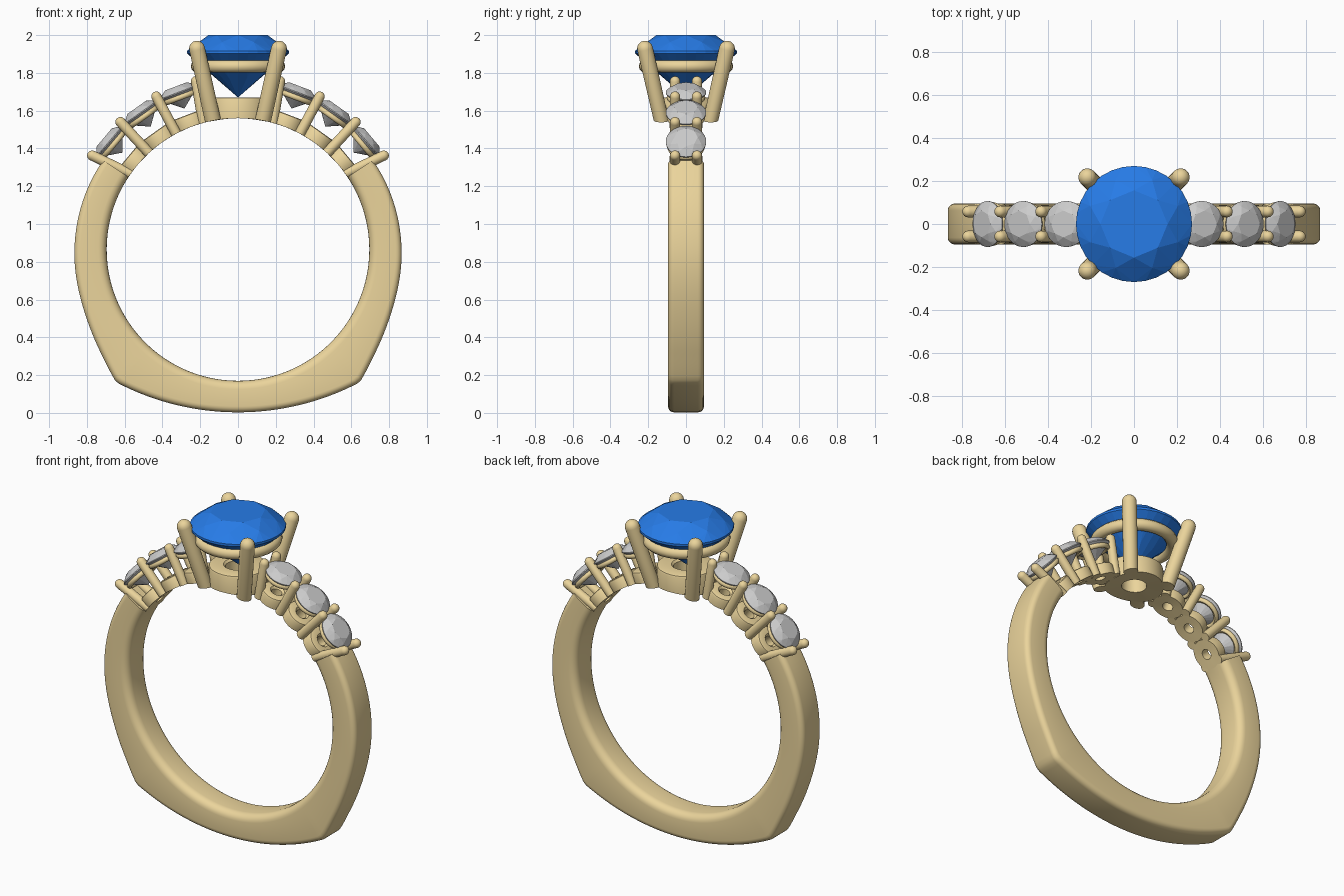
import bpy, bmesh, math
from mathutils import Vector, Matrix

if "Cube" in bpy.data.objects:
    bpy.data.objects.remove(bpy.data.objects["Cube"])

CZ, RI = 0.865, 0.695          # finger hole centre height and radius
HOLE = Vector((0, 0, CZ))


def material(name, col):
    m = bpy.data.materials.new(name)
    m.diffuse_color = (*col, 1)
    m.use_nodes = True
    m.node_tree.nodes["Principled BSDF"].inputs["Base Color"].default_value = m.diffuse_color
    return m


gold = material("gold", (0.83, 0.66, 0.33))
blue = material("blue_gem", (0.02, 0.20, 0.80))


def finish(bm, name, mat=None, smooth=True):
    bmesh.ops.recalc_face_normals(bm, faces=bm.faces)
    me = bpy.data.meshes.new(name)
    bm.to_mesh(me)
    bm.free()
    ob = bpy.data.objects.new(name, me)
    bpy.context.collection.objects.link(ob)
    if mat:
        me.materials.append(mat)
    if smooth:
        bpy.ops.object.select_all(action='DESELECT')
        ob.select_set(True)
        bpy.context.view_layer.objects.active = ob
        bpy.ops.object.shade_smooth_by_angle(angle=math.radians(32))
    return ob


def frame(origin, axis):
    return Matrix.Translation(origin) @ Vector(axis).to_track_quat('Z', 'Y').to_matrix().to_4x4()


def lathe(name, prof, origin, axis, seg=32, closed=True):
    """Revolve (radius, height) points about an axis; trim to the finger hole."""
    bm = bmesh.new()
    rows = []
    for r, h in prof:
        if r < 1e-6:
            rows.append([bm.verts.new((0, 0, h))] * seg)
        else:
            rows.append([bm.verts.new((r * math.cos(2 * math.pi * i / seg),
                                       r * math.sin(2 * math.pi * i / seg), h)) for i in range(seg)])
    pairs = list(zip(rows, rows[1:])) + ([(rows[-1], rows[0])] if closed else [])
    for a, b in pairs:
        for i in range(seg):
            j = (i + 1) % seg
            vs = list(dict.fromkeys((a[i], a[j], b[j], b[i])))
            if len(vs) > 2:
                bm.faces.new(vs)
    bm.transform(frame(origin, axis))
    for v in bm.verts:
        d = math.hypot(v.co.x, v.co.z - CZ)
        if d < RI:
            v.co.x *= RI / d
            v.co.z = CZ + (v.co.z - CZ) * RI / d
    return finish(bm, name, gold)


def ring(name, major, rw, rh, origin, axis):
    prof = [(major + rw * math.cos(t * math.pi / 6), rh * math.sin(t * math.pi / 6)) for t in range(12)]
    return lathe(name, prof, origin, axis, 40)


def cup(name, ro, ri, h, origin, axis):
    b = 0.012
    return lathe(name, [(ri, 0), (ro, 0), (ro, h - b), (ro - b * .3, h - b * .3), (ro - b, h),
                        (ri + b, h), (ri, h - b)], origin, axis, 40)


def prong(name, p, q, r):
    p, q = Vector(p), Vector(q)
    L = (q - p).length
    prof = [(0, 0), (r, 0), (r, L)]
    prof += [(r * math.cos(t * math.pi / 10), L + r * math.sin(t * math.pi / 10)) for t in range(1, 5)]
    return lathe(name, prof + [(0, L + r)], p, q - p, 20, closed=False)


def gem(name, R, crown, pav, origin, axis, mat=None):
    """Brilliant cut as the hull of its facet corners; girdle at the origin."""
    bm = bmesh.new()
    g = R * 0.025
    for n, r, h, off in ((8, .58, crown, 0), (8, .82, crown * .58, .5), (32, 1, g, 0),
                         (32, 1, -g, 0), (8, .45, -pav * .58, .5)):
        for i in range(n):
            a = 2 * math.pi * (i + off) / n
            bm.verts.new((R * r * math.cos(a), R * r * math.sin(a), h))
    bm.verts.new((0, 0, -pav))
    bmesh.ops.convex_hull(bm, input=bm.verts)
    bmesh.ops.dissolve_limit(bm, angle_limit=math.radians(1), verts=bm.verts, edges=bm.edges)
    bm.transform(frame(origin, axis))
    return finish(bm, name, mat, smooth=False)


# Shank: rounded section swept round the finger hole, with a squared-off base
SIDE = [(-58, 1.01), (-47.1, .952), (-36.8, .909), (-21.7, .877), (0, .866), (20, .860), (33.5, .856), (50, .85)]


def outer(a):
    if a < -90:
        a = -180 - a
    s = math.sin(math.radians(a))
    base = .523 * s + math.sqrt(.523 ** 2 * (s * s - 1) + 1.385 ** 2)
    if a < -50:
        return base
    for k in range(1, len(SIDE) - 2):
        (a0, r0), (a1, r1), (a2, r2), (a3, r3) = SIDE[k - 1:k + 3]
        if a <= a2:
            t, w = (a - a1) / (a2 - a1), a2 - a1
            m1, m2 = (r2 - r0) / (a2 - a0) * w, (r3 - r1) / (a3 - a1) * w
            r = ((2 * t**3 - 3 * t * t + 1) * r1 + (t**3 - 2 * t * t + t) * m1
                 + (3 * t * t - 2 * t**3) * r2 + (t**3 - t * t) * m2)
            return min(r, base)
    return SIDE[-2][1]


bm = bmesh.new()
rows = []
N, W = 160, 0.095
for k in range(N + 1):
    a = 33.5 - 247 * k / N
    ro, c, s = outer(a), math.cos(math.radians(a)), math.sin(math.radians(a))
    row = []
    for q, (sr, sy) in enumerate(((1, 1), (-1, 1), (-1, -1), (1, -1))):
        b = 0.032 if sr > 0 else 0.045
        for j in range(6):
            t = math.pi / 2 * (q + j / 5)
            # t runs from the radial direction to the sideways one
            r = (ro - b if sr > 0 else RI + b) + b * math.cos(t)
            y = sy * (W - b) + b * math.sin(t)
            row.append(bm.verts.new((r * c, y, CZ + r * s)))
    rows.append(row)
for a, b in zip(rows, rows[1:]):
    for i in range(len(a)):
        j = (i + 1) % len(a)
        bm.faces.new((a[i], a[j], b[j], b[i]))
bm.faces.new(rows[0])
bm.faces.new(rows[-1])
finish(bm, "shank", gold)

# Centre head: stone, upper and lower rings, four leaning prongs
Z = (0, 0, 1)
gem("centre_stone", 0.27, 0.09, 0.24, (0, 0, 1.91), Z, blue)
ring("centre_upper_ring", 0.215, 0.035, 0.034, (0, 0, 1.835), Z)
cup("centre_lower_ring", 0.165, 0.07, 0.13, (0, 0, 1.54), Z)
for sx in (-1, 1):
    for sy in (-1, 1):
        prong("centre_prong", (sx * .13, sy * .13, 1.535), (sx * .217, sy * .217, 1.928), 0.042)

# Shoulders: three small stones a side in cups, with shared prongs between them
for s in (-1, 1):
    def at(deg, r, y=0):
        t = math.radians(deg)
        return HOLE + Vector((s * r * math.cos(t), y, r * math.sin(t)))
    for deg in (40, 54.6, 69.2):
        ax = at(deg, 1) - HOLE
        gem("side_stone", 0.107, 0.036, 0.09, at(deg, 0.888), ax)
        ring("side_upper_ring", 0.088, 0.014, 0.015, at(deg, 0.862), ax)
        cup("side_lower_ring", 0.088, 0.03, 0.075, at(deg, 0.687), ax)
    for base, tip in ((35.2, 32.8), (47.3, 47.3), (61.9, 61.9), (74.6, 76)):
        for y in (-.058, .058):
            prong("side_prong", at(base, 0.685, y), at(tip, 0.918, y), 0.027)
